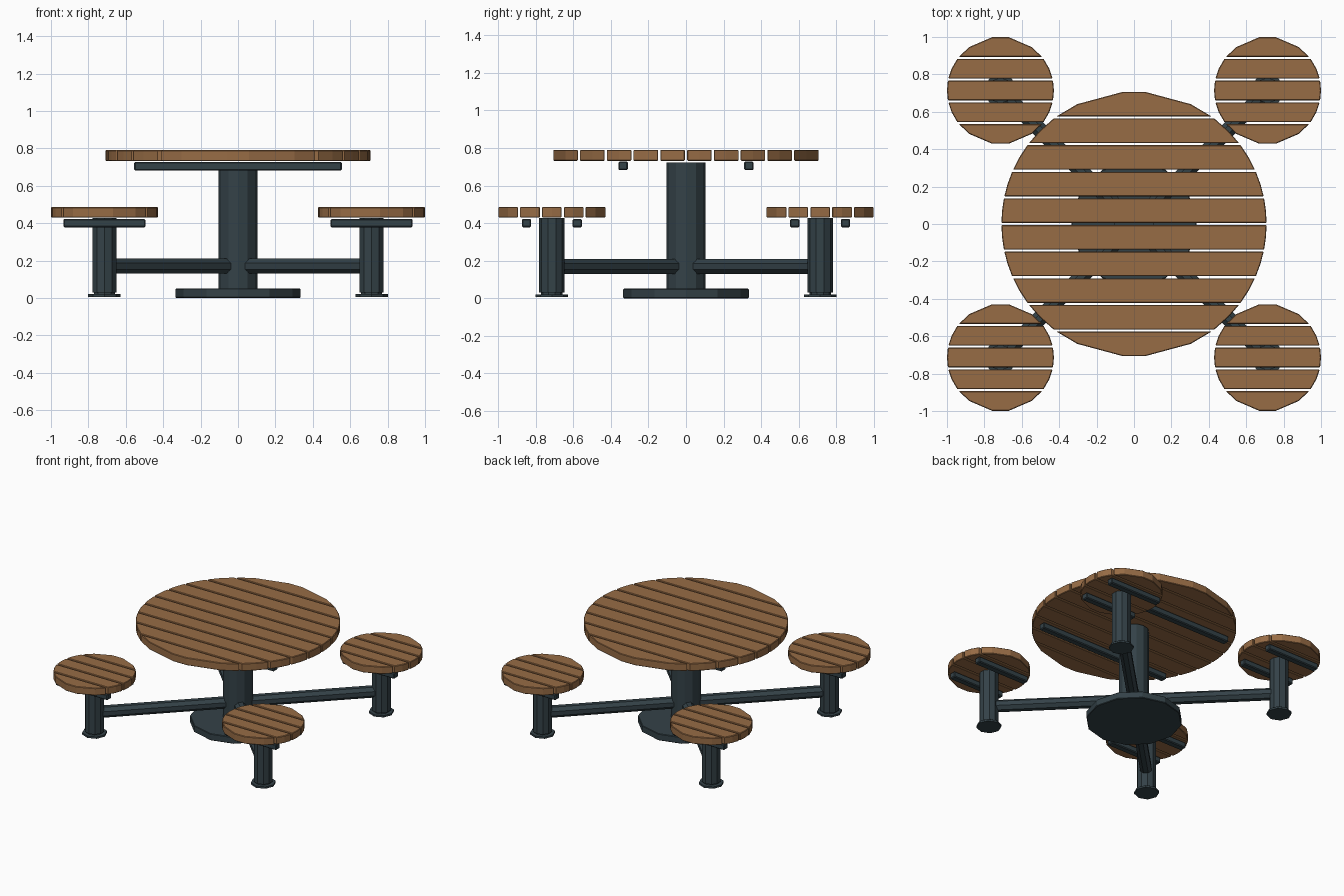
import bpy, bmesh
from math import sqrt, pi, atan2
from mathutils import Matrix, Vector

cube = bpy.data.objects.get("Cube")
if cube:
    bpy.data.objects.remove(cube, do_unlink=True)


def material(name, rgb):
    mat = bpy.data.materials.new(name)
    mat.use_nodes = True
    colour = (*rgb, 1)
    mat.diffuse_color = colour
    mat.node_tree.nodes["Principled BSDF"].inputs["Base Color"].default_value = colour
    return mat


wood = material("brown wood", (0.31, 0.15, 0.06))
steel = material("dark steel", (0.034, 0.054, 0.064))


def finish(name, bm, mat, bevel=0):
    bmesh.ops.recalc_face_normals(bm, faces=bm.faces[:])
    mesh = bpy.data.meshes.new(name)
    bm.to_mesh(mesh)
    bm.free()
    mesh.materials.append(mat)
    obj = bpy.data.objects.new(name, mesh)
    bpy.context.collection.objects.link(obj)
    if bevel:
        mod = obj.modifiers.new("soft edges", "BEVEL")
        mod.width, mod.segments = bevel, 1
        mod.limit_method, mod.angle_limit = "ANGLE", pi / 3
    return obj


def rod(name, start, end, radius, sides, radius_end=None, bevel=0, turn=0):
    """Faceted cylinder or cone between two points."""
    start, end = Vector(start), Vector(end)
    axis = end - start
    turned = axis.to_track_quat("Z", "Y").to_matrix().to_4x4()
    bm = bmesh.new()
    bmesh.ops.create_cone(
        bm, cap_ends=True, segments=sides, radius1=radius,
        radius2=radius_end or radius, depth=axis.length,
        matrix=Matrix.Translation((start + end) / 2) @ turned @ Matrix.Rotation(turn, 4, "Z"))
    return finish(name, bm, steel, bevel)


def box(name, centre, size):
    bm = bmesh.new()
    bmesh.ops.create_cube(bm, size=1,
                          matrix=Matrix.Translation(centre) @ Matrix.Diagonal((*size, 1)))
    return finish(name, bm, steel, 0.006)


def slatted_disc(name, cx, cy, radius, count, bottom, top, gap=0.011):
    """Round top made of parallel boards, each cut to the circle."""
    pitch = (2 * radius + gap) / count - 0.0005
    for i in range(count):
        mid = (i - (count - 1) / 2) * pitch
        half = (pitch - gap) / 2
        right = []
        for y in (mid - half, mid, mid + half):
            right.append((sqrt(max(radius ** 2 - y ** 2, 0.002)), y))
        outline = right + [(-x, y) for x, y in reversed(right)]
        bm = bmesh.new()
        face = bm.faces.new([bm.verts.new((cx + x, cy + y, bottom)) for x, y in outline])
        up = bmesh.ops.extrude_face_region(bm, geom=[face])
        bmesh.ops.translate(bm, vec=(0, 0, top - bottom),
                            verts=[v for v in up["geom"] if isinstance(v, bmesh.types.BMVert)])
        finish(f"{name}_slat_{i + 1}", bm, wood, 0.004)


# Table: boards, battens, column and base
slatted_disc("table", 0, 0, 0.709, 10, 0.732, 0.79)
for side, y in (("front", -0.335), ("back", 0.335)):
    box(f"table_batten_{side}", (0, y, 0.705), (1.11, 0.05, 0.046))
rod("table_column", (0, 0, 0.04), (0, 0, 0.722), 0.104, 12)
rod("table_base", (0, 0, 0), (0, 0, 0.051), 0.335, 12, bevel=0.004)

# Four seats on diagonal arms
C = 0.714
for x_name, sx in (("left", 1), ("right", -1)):
    for y_name, sy in (("front", -1), ("back", 1)):
        tag = f"{y_name}_{x_name}"
        x, y = sx * C, sy * C
        slatted_disc(f"seat_{tag}", x, y, 0.286, 5, 0.43, 0.486)
        for k, dy in enumerate((-0.135, 0.135)):
            box(f"seat_batten_{tag}_{k + 1}", (x, y + dy, 0.4), (0.44, 0.05, 0.044))
        rod(f"seat_post_{tag}", (x, y, 0.03), (x, y, 0.427), 0.068, 10)
        rod(f"seat_post_collar_{tag}", (x, y, 0.016), (x, y, 0.032), 0.058, 10)
        rod(f"seat_foot_{tag}", (x, y, 0.006), (x, y, 0.02), 0.087, 8)
        rod(f"arm_{tag}", (sx * 0.03, sy * 0.03, 0.17), (x, y, 0.17), 0.043, 8, turn=pi / 8)
